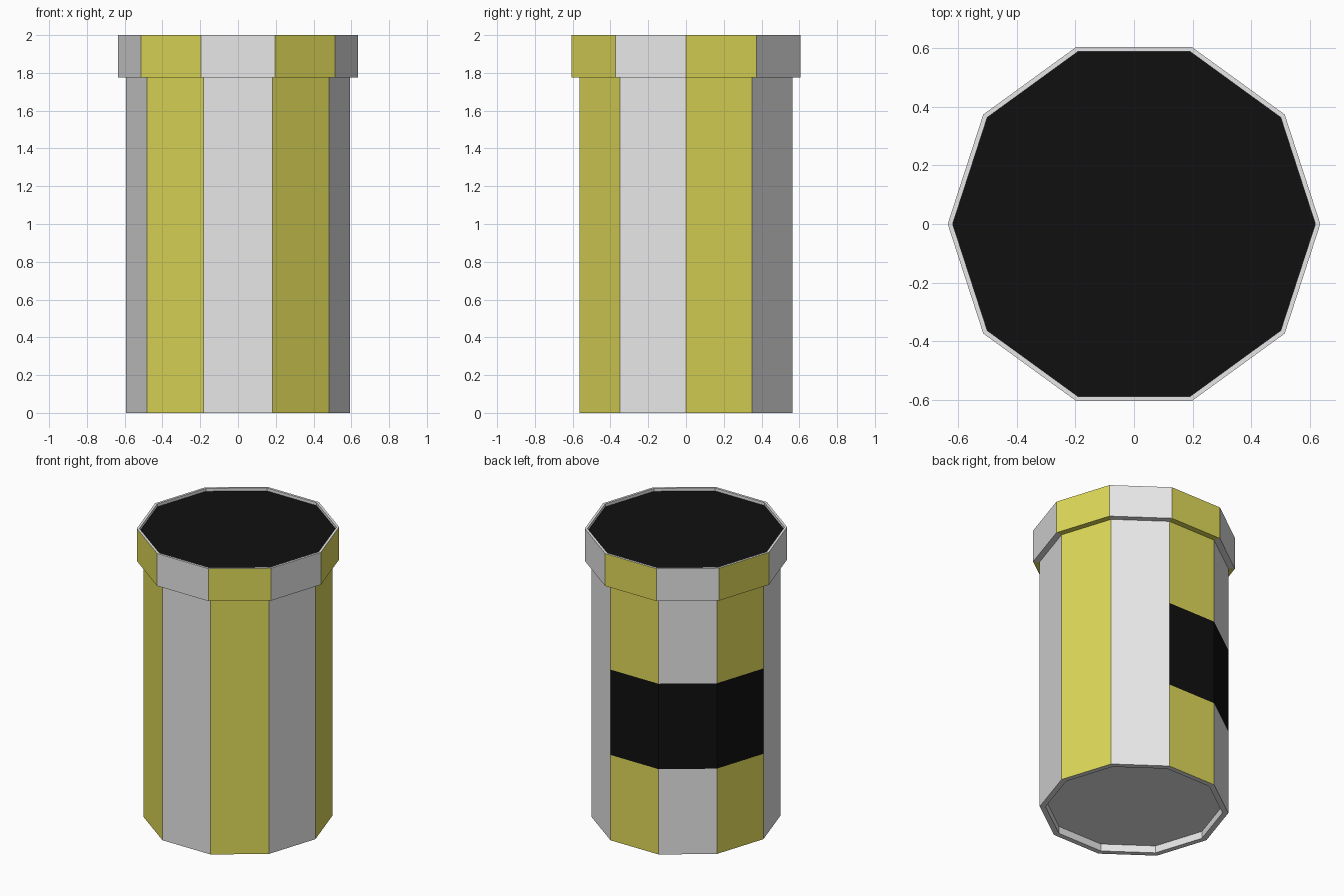
import bpy, bmesh, math

cube = bpy.data.objects.get("Cube")
if cube:
    bpy.data.objects.remove(cube, do_unlink=True)

SIDES = 10
CAP_Z = 1.775
GREY, YELLOW, BLACK = range(3)


def make_material(name, rgb):
    mat = bpy.data.materials.new(name)
    mat.use_nodes = True
    mat.diffuse_color = (*rgb, 1)
    mat.node_tree.nodes["Principled BSDF"].inputs["Base Color"].default_value = (*rgb, 1)
    return mat


materials = [
    make_material("light grey", (0.8, 0.8, 0.8)),
    make_material("mustard yellow", (0.74, 0.70, 0.10)),
    make_material("black", (0.005, 0.005, 0.005)),
]


def striped(side):
    return YELLOW if side % 2 == 0 else GREY


def banded(side):
    # dark panel wraps three neighbouring sides at the back
    return BLACK if side in (2, 3, 4) else striped(side)


def plain(side):
    return GREY


def turned_part(name, profile, colours, start_cap, end_cap):
    """Sweep (radius, z) points round the axis; one colour rule per strip."""
    bm = bmesh.new()
    rings = []
    for r, z in profile:
        angles = [math.tau * i / SIDES for i in range(SIDES)]
        rings.append([bm.verts.new((r * math.cos(a), r * math.sin(a), z)) for a in angles])
    for low, high, rule in zip(rings, rings[1:], colours):
        for i in range(SIDES):
            j = (i + 1) % SIDES
            face = bm.faces.new((low[i], low[j], high[j], high[i]))
            face.material_index = rule(i)
    if start_cap is not None:
        bm.faces.new(rings[0][::-1]).material_index = start_cap
    if end_cap is not None:
        bm.faces.new(rings[-1]).material_index = end_cap
    mesh = bpy.data.meshes.new(name)
    bm.to_mesh(mesh)
    bm.free()
    for mat in materials:
        mesh.materials.append(mat)
    obj = bpy.data.objects.new(name, mesh)
    bpy.context.collection.objects.link(obj)
    return obj


# Body: recessed underside, foot rim, then three stacked wall strips
turned_part(
    "body",
    [(0.557, 0.05), (0.557, 0), (0.594, 0), (0.594, CAP_Z / 3),
     (0.594, CAP_Z * 2 / 3), (0.594, CAP_Z)],
    [plain, plain, striped, banded, striped],
    GREY, None)

# Collar: striped underside and wall, thin top rim, sunken dark disc
turned_part(
    "top_collar",
    [(0.594, CAP_Z), (0.636, CAP_Z), (0.636, 2), (0.619, 2), (0.619, 1.98)],
    [striped, striped, plain, plain],
    None, BLACK)
